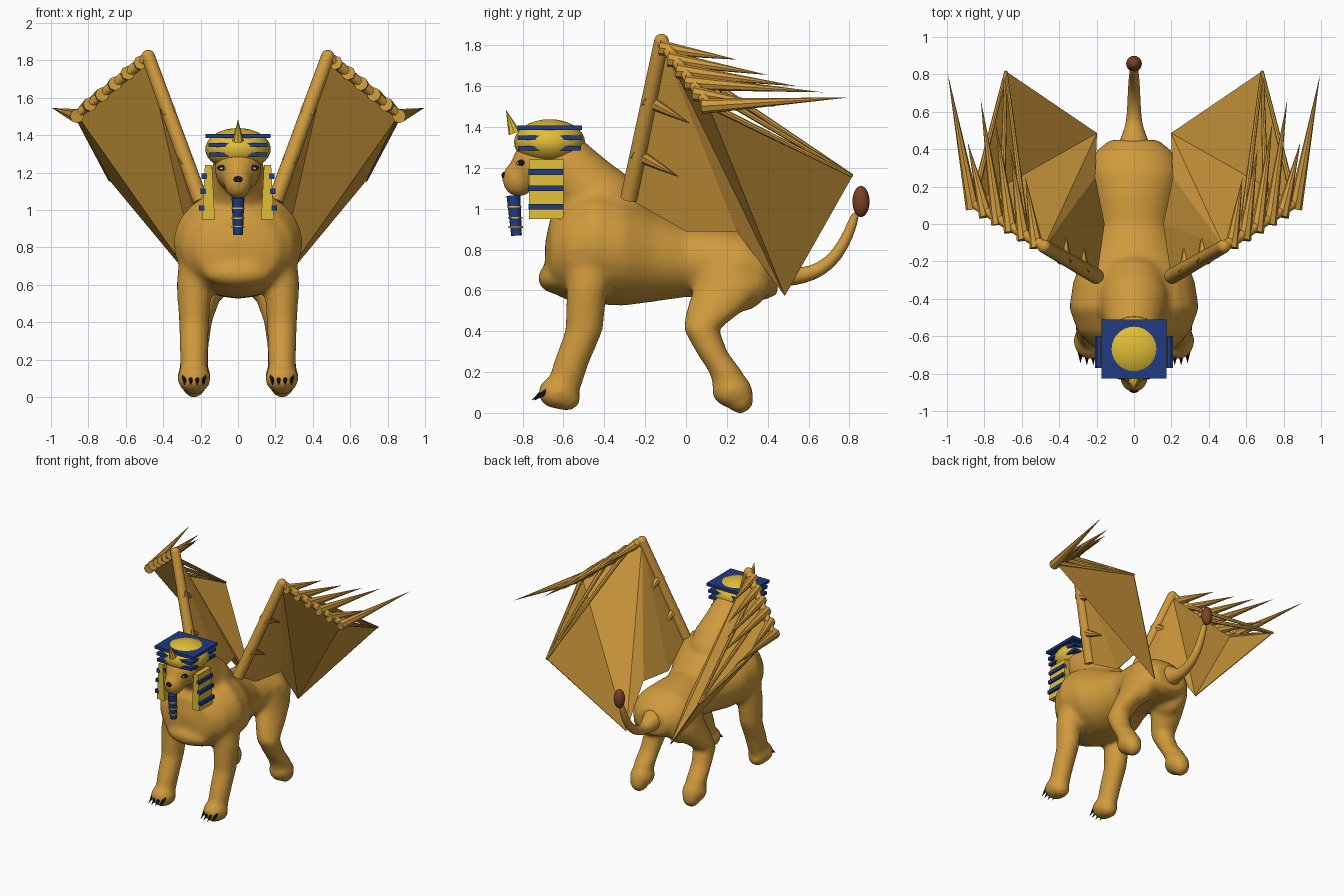
import bpy, bmesh, math
from mathutils import Vector, Matrix

cube = bpy.data.objects.get("Cube")
if cube:
    bpy.data.objects.remove(cube, do_unlink=True)


def material(name, rgb):
    m = bpy.data.materials.new(name)
    m.use_nodes = True
    m.diffuse_color = (*rgb, 1)
    m.node_tree.nodes["Principled BSDF"].inputs["Base Color"].default_value = (*rgb, 1)
    return m


TAN = material("tan_fur", (0.63, 0.325, 0.046))
GOLD = material("gold", (0.76, 0.51, 0.037))
BLUE = material("royal_blue", (0.013, 0.043, 0.225))
BROWN = material("tuft_brown", (0.2, 0.052, 0.018))
DARK = material("near_black", (0.012, 0.009, 0.008))
CREAM = material("eye_cream", (0.7, 0.6, 0.42))
smooth_parts = []


def finish(name, bm, mat, smooth=True):
    bmesh.ops.recalc_face_normals(bm, faces=bm.faces)
    mesh = bpy.data.meshes.new(name)
    bm.to_mesh(mesh)
    bm.free()
    mesh.materials.append(mat)
    ob = bpy.data.objects.new(name, mesh)
    bpy.context.collection.objects.link(ob)
    if smooth:
        smooth_parts.append(ob)
    return ob


def add_ball(bm, c, r):
    mtx = Matrix.Translation(c) @ Matrix.Diagonal((*r, 1))
    bmesh.ops.create_uvsphere(bm, u_segments=28, v_segments=16, radius=1, matrix=mtx)


def add_loft(bm, sections, axis=None, sides=24):
    """Closed tube through (x, y, z, rx, r) sections, rings square to axis or to the path."""
    rings = []
    pts = [Vector(s[:3]) for s in sections]
    for i, s in enumerate(sections):
        n = axis or pts[min(i + 1, len(pts) - 1)] - pts[max(i - 1, 0)]
        u = Vector((1, 0, 0))
        v = Vector(n).cross(u).normalized()
        angles = [math.tau * k / sides for k in range(sides)]
        rings.append([bm.verts.new(pts[i] + u * math.cos(a) * s[3] + v * math.sin(a) * s[4])
                      for a in angles])
    for a, b in zip(rings, rings[1:]):
        for k in range(sides):
            j = (k + 1) % sides
            bm.faces.new((a[k], a[j], b[j], b[k]))
    bm.faces.new(rings[0])
    bm.faces.new(rings[-1])


def ball(name, c, r, mat):
    bm = bmesh.new()
    add_ball(bm, c, r)
    return finish(name, bm, mat)


def rod(name, a, b, r1, r2, mat, sides=12):
    a, b = Vector(a), Vector(b)
    d = b - a
    mtx = Matrix.Translation((a + b) / 2) @ d.to_track_quat("Z", "Y").to_matrix().to_4x4()
    bm = bmesh.new()
    bmesh.ops.create_cone(bm, cap_ends=True, segments=sides, radius1=r1, radius2=r2,
                          depth=d.length, matrix=mtx)
    return finish(name, bm, mat)


def block(name, c, size, mat, flare=1):
    bm = bmesh.new()
    bmesh.ops.create_cube(bm, size=1, matrix=Matrix.Translation(c) @ Matrix.Diagonal((*size, 1)))
    for v in bm.verts:
        if v.co.z < c[2]:
            v.co.x = c[0] + (v.co.x - c[0]) * flare
    return finish(name, bm, mat, smooth=False)


# Body: torso, neck, head and legs fused into one smooth skin
bm = bmesh.new()
torso = [(-.69, .74, .10, .10), (-.66, .78, .22, .19), (-.58, .80, .30, .25),
         (-.45, .825, .348, .295), (-.3, .80, .325, .275), (-.15, .765, .25, .22),
         (0, .745, .2, .178), (.15, .74, .22, .175), (.28, .725, .245, .17),
         (.38, .70, .215, .15), (.45, .68, .13, .1)]
add_loft(bm, [(0, *s) for s in torso], (0, 1, 0))
neck = [(-.27, .86, .15), (-.33, .94, .18), (-.42, 1.03, .19), (-.5, 1.12, .165),
        (-.58, 1.22, .14), (-.64, 1.3, .12)]
add_loft(bm, [(0, y, z, r, r) for y, z, r in neck])
add_ball(bm, (0, -.7, 1.22), (.125, .155, .13))
add_ball(bm, (0, -.82, 1.145), (.075, .082, .09))
add_ball(bm, (0, -.64, .66), (.18, .085, .075))
front_leg = [(.21, -.45, .8, .1, .14), (.235, -.485, .6, .094, .1), (.235, -.5, .4, .081, .092),
             (.235, -.56, .25, .077, .088), (.235, -.6, .12, .07, .085)]
hind_leg = [(.14, .22, .8, .08, .14), (.16, .22, .62, .1, .18), (.195, .14, .5, .092, .14),
            (.22, .075, .41, .085, .088), (.23, .125, .3, .077, .078),
            (.235, .195, .2, .078, .083), (.235, .225, .11, .07, .085)]
# thigh, front paw pad and heel, hind paw pad and heel
bulges = [((.145, .24, .65), (.1, .18, .16)),
          ((.235, -.625, .1), (.09, .1, .082)), ((.235, -.585, .07), (.07, .07, .06)),
          ((.235, .225, .11), (.09, .1, .085)), ((.235, .265, .07), (.068, .068, .075))]
for side in (-1, 1):
    for leg in (front_leg, hind_leg):
        add_loft(bm, [(side * x, *rest) for x, *rest in leg], (0, 0, 1))
    for (x, y, z), r in bulges:
        add_ball(bm, (side * x, y, z), r)
body = finish("lion_body", bm, TAN, smooth=False)
remesh = body.modifiers.new("fuse", "REMESH")
remesh.mode = "VOXEL"
remesh.voxel_size = 0.017
remesh.use_smooth_shade = True
relax = body.modifiers.new("relax", "SMOOTH")
relax.factor = 0.5
relax.iterations = 11

# Tail and tuft
bm = bmesh.new()
tail = [(.36, .72, .11), (.45, .69, .078), (.51, .67, .052), (.57, .67, .04), (.66, .70, .036),
        (.74, .77, .032), (.8, .88, .027), (.835, .99, .022)]
add_loft(bm, [(0, y, z, r, r) for y, z, r in tail], sides=14)
tail_ob = finish("tail", bm, TAN)
tail_ob.modifiers.new("round", "SUBSURF").levels = 1
ball("tail_tuft", (0, .857, 1.035), (.042, .042, .076), BROWN)

# Face
ball("nose", (0, -.891, 1.163), (.024, .012, .018), DARK)
for side in (-1, 1):
    ball("eye_outline", (side * .078, -.806, 1.225), (.034, .018, .015), DARK)
    ball("eye_white", (side * .077, -.815, 1.222), (.023, .014, .009), CREAM)
    ball("pupil", (side * .077, -.823, 1.222), (.008, .008, .009), DARK)

# Headdress: dome pierced by square bands, with front crest
HY = -.668
ball("headdress_dome", (0, HY, 1.325), (.175, .174, .113), GOLD)
for z, width, depth in ((1.396, .35, .315), (1.347, .316, .316), (1.297, .31, .31)):
    block("headdress_band", (0, HY, z), (width, depth, .022), BLUE)
rod("crest", (0, -.84, 1.37), (0, -.882, 1.485), .03, 0, GOLD, 8)

# Side lappets, striped on the outer face
for side in (-1, 1):
    block("lappet", (side * .158, -.685, 1.095), (.038, .168, .29), GOLD, flare=1.8)
    for z in (1.18, 1.1, 1.01):
        x = .18 + (1.18 - z) * .08
        block("lappet_stripe", (side * x, -.685, z), (.03, .172, .028), BLUE)

# Beard
rod("beard", (0, -.83, .868), (0, -.845, 1.065), .026, .034, BLUE)
for z in (.91, .955, 1.01):
    y = -.83 - (z - .868) * .076
    rod("beard_ring", (0, y, z - .004), (0, y, z + .004), .036, .036, GOLD)

# Front claws
for side in (-1, 1):
    for k in range(4):
        off = (k - 1.5) * .034
        x = side * .235 + off
        y = -.688 + abs(off) * .35
        rod("claw", (x, y, .115), (x, y - .075, .06), .019, 0, DARK, 8)

# Wings
for side in (-1, 1):
    def pt(x, y, z):
        return Vector((side * x, y, z))

    shoulder, apex, tip = pt(.2, -.28, 1.05), pt(.48, -.12, 1.82), pt(.86, .11, 1.51)
    back, root = pt(.685, .815, 1.16), pt(.2, .485, .575)
    rod("wing_arm", shoulder, apex, .042, .036, TAN)
    ball("wing_joint", apex, (.036, .036, .036), TAN)
    rod("wing_finger", apex, tip, .03, .024, TAN)

    # membrane panels, following the back down to the rump
    bm = bmesh.new()
    outline = (shoulder, pt(.16, 0, .89), pt(.21, .25, .89), root, back, tip, apex)
    a, m, e, c, d, t, p = [bm.verts.new(v) for v in outline]
    for tri in ((a, m, p), (m, e, p), (e, c, p), (p, c, t), (t, c, d)):
        bm.faces.new(tri)
    skin = finish("wing_membrane", bm, TAN, smooth=False)
    thick = skin.modifiers.new("thickness", "SOLIDIFY")
    thick.thickness = .006
    thick.offset = 0

    # long spike feathers fanned along the finger
    tips = ((.58, .25, 1.73), (.66, .4, 1.655), (.74, .545, 1.6),
            (.82, .67, 1.57), (.89, .44, 1.5), (.995, .8, 1.545))
    for k, end in enumerate(tips):
        base = apex.lerp(tip, .12 + .18 * k)
        end = pt(*end)
        start = base - (end - base).normalized() * .035
        rod("feather_spike", start, end, .038, 0, TAN, 8)

    # slender struts to the trailing corner
    for f in (.25, .6, 1):
        rod("wing_strut", apex.lerp(tip, f), back, .018, .009, TAN, 8)

    # thorns on the arm, lying along the membrane
    for f in (.28, .62):
        base = shoulder.lerp(apex, f)
        rod("arm_thorn", base + pt(0, -.02, .01), base + pt(0, .2, -.11), .04, 0, TAN, 8)

# Smooth shading with sharp edges kept
bpy.ops.object.select_all(action="DESELECT")
for ob in smooth_parts:
    ob.select_set(True)
bpy.context.view_layer.objects.active = smooth_parts[0]
bpy.ops.object.shade_smooth_by_angle(angle=math.radians(40))
